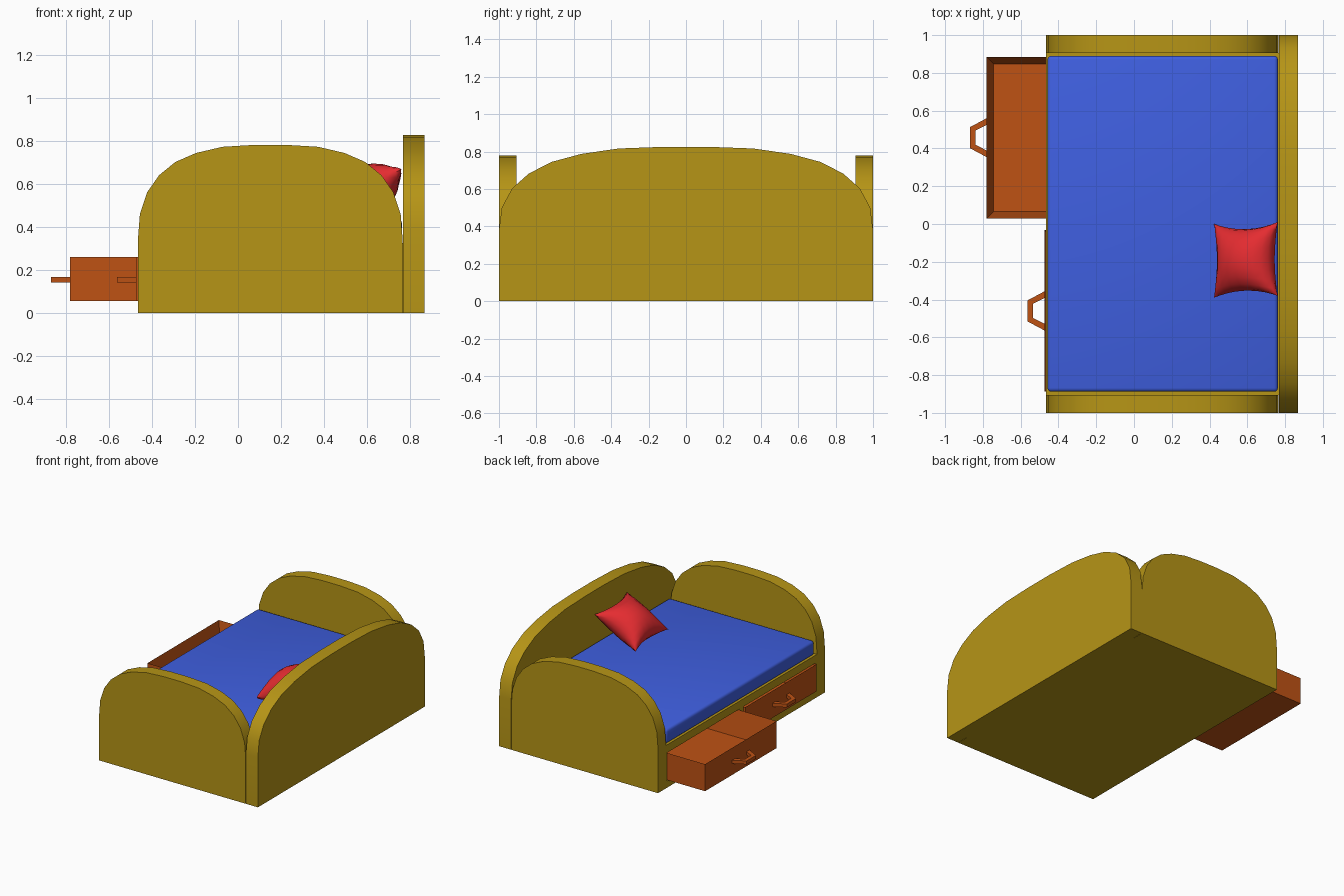
import bpy, bmesh, math
from mathutils import Matrix, Vector

if "Cube" in bpy.data.objects:
    bpy.data.objects.remove(bpy.data.objects["Cube"])


def mat(name, c):
    m = bpy.data.materials.new(name)
    m.diffuse_color = (*c, 1)
    m.use_nodes = True
    m.node_tree.nodes["Principled BSDF"].inputs["Base Color"].default_value = m.diffuse_color
    return m


GOLD = mat("gold_wood", (0.47, 0.30, 0.008))
BLUE = mat("blue_fabric", (0.05, 0.115, 0.75))
RED = mat("red_fabric", (0.78, 0.025, 0.03))
ORANGE = mat("orange_wood", (0.52, 0.085, 0.007))


def finish(bm, name, m, angle=None):
    bmesh.ops.recalc_face_normals(bm, faces=bm.faces[:])
    me = bpy.data.meshes.new(name)
    bm.to_mesh(me)
    bm.free()
    ob = bpy.data.objects.new(name, me)
    bpy.context.collection.objects.link(ob)
    me.materials.append(m)
    if angle:
        bpy.ops.object.select_all(action='DESELECT')
        ob.select_set(True)
        bpy.context.view_layer.objects.active = ob
        bpy.ops.object.shade_smooth_by_angle(angle=math.radians(angle))
    return ob


def add_box(bm, lo, hi):
    lo, hi = Vector(lo), Vector(hi)
    mtx = Matrix.Translation((lo + hi) / 2) @ Matrix.Diagonal((*(hi - lo), 1))
    return bmesh.ops.create_cube(bm, size=1, matrix=mtx)["verts"]


def add_prism(bm, pts, offset):
    f = bm.faces.new([bm.verts.new(p) for p in pts])
    ext = bmesh.ops.extrude_face_region(bm, geom=[f], use_keep_orig=True)["geom"]
    bmesh.ops.translate(bm, vec=offset, verts=[v for v in ext if isinstance(v, bmesh.types.BMVert)])


# Arched panels: half profile as (fraction of half width, fraction of arch height)
ARCH = [(1, 0), (0.985, 0.27), (0.93, 0.5), (0.84, 0.68), (0.717, 0.82),
        (0.56, 0.915), (0.36, 0.98), (0.12, 1)]


def arch(half, z0, z1):
    right = [(half * u, z0 + (z1 - z0) * h) for u, h in ARCH]
    return [(half, 0)] + right + [(-a, z) for a, z in reversed(right)] + [(-half, 0)]


bm = bmesh.new()
add_prism(bm, [(0.767, a, z) for a, z in arch(1.0, 0.38, 0.825)], (0.1, 0, 0))
finish(bm, "back_panel", GOLD, 32)
for name, y in (("end_panel_front", -1.0), ("end_panel_rear", 0.905)):
    bm = bmesh.new()
    add_prism(bm, [(0.15 + a, y, z) for a, z in arch(0.615, 0.34, 0.78)], (0, 0.095, 0))
    finish(bm, name, GOLD, 32)

# Base carcass with two drawer openings
bm = bmesh.new()
X0, X1, Y = -0.465, 0.767, 0.906
add_box(bm, (X0, -Y, 0), (X1, Y, 0.05))
add_box(bm, (X0, -Y, 0.265), (X1, Y, 0.325))
add_box(bm, (X0, -0.025, 0.05), (X1, 0.025, 0.265))
for s in (-1, 1):
    add_box(bm, (X0, min(s * 0.89, s * Y), 0.05), (X1, max(s * 0.89, s * Y), 0.265))
finish(bm, "base_frame", GOLD)

# Mattress
bm = bmesh.new()
add_box(bm, (-0.458, -0.888, 0.325), (0.762, 0.89, 0.435))
bmesh.ops.bevel(bm, geom=bm.edges[:], offset=0.02, segments=3, profile=0.5, affect='EDGES')
finish(bm, "mattress", BLUE, 35)

# Drawers: hollow tray plus angular loop handle
LOOP = [(0, 0.103, 0.068), (-0.088, 0.056, 0), (-0.088, -0.056, 0), (0, -0.103, 0)]
INNER = [(0, -0.068), (-0.06, -0.037), (-0.06, 0.037), (0, 0.068)]


def drawer(label, x, yc):
    y0, y1, z0, z1, t, depth = yc - 0.428, yc + 0.428, 0.055, 0.26, 0.052, 0.9
    bm = bmesh.new()
    add_box(bm, (x, y0, z0), (x + depth, y1, z1))
    top = max(bm.faces, key=lambda f: f.calc_center_median().z)
    bmesh.ops.inset_region(bm, faces=[top], thickness=t)
    bmesh.ops.translate(bm, vec=(0, 0, -0.19), verts=top.verts[:])
    finish(bm, label + "_drawer", ORANGE)
    bm = bmesh.new()
    pts = [p[:2] for p in LOOP] + INNER
    add_prism(bm, [(x + a, yc + b, 0.14) for a, b in pts], (0, 0, 0.026))
    finish(bm, label + "_handle", ORANGE)


drawer("open", -0.78, 0.457)
drawer("closed", -0.475, -0.46)

# Pillow: pinched square with bulging top and bottom, leaning on the back panel
bm = bmesh.new()
N, HALF = 10, 0.196
for side in (1, -1):
    grid = []
    for i in range(N + 1):
        for j in range(N + 1):
            u, v = (math.sin(math.pi / 2 * (2 * k / N - 1)) for k in (i, j))
            px, py = u * (1 - 0.17 * (1 - v * v)), v * (1 - 0.17 * (1 - u * u))
            h = 0.12 * max(0, (1 - u * u) * (1 - v * v)) ** 0.5
            grid.append(bm.verts.new((px * HALF, py * HALF, side * h)))
    for i in range(N):
        for j in range(N):
            a = i * (N + 1) + j
            bm.faces.new([grid[k] for k in (a, a + 1, a + N + 2, a + N + 1)])
bmesh.ops.remove_doubles(bm, verts=bm.verts[:], dist=1e-4)
tilt = Matrix.Rotation(math.radians(-3), 4, 'X') @ Matrix.Rotation(math.radians(-30), 4, 'Y')
bm.transform(Matrix.Translation((0.592, -0.19, 0.562)) @ tilt)
finish(bm, "pillow", RED, 50)
